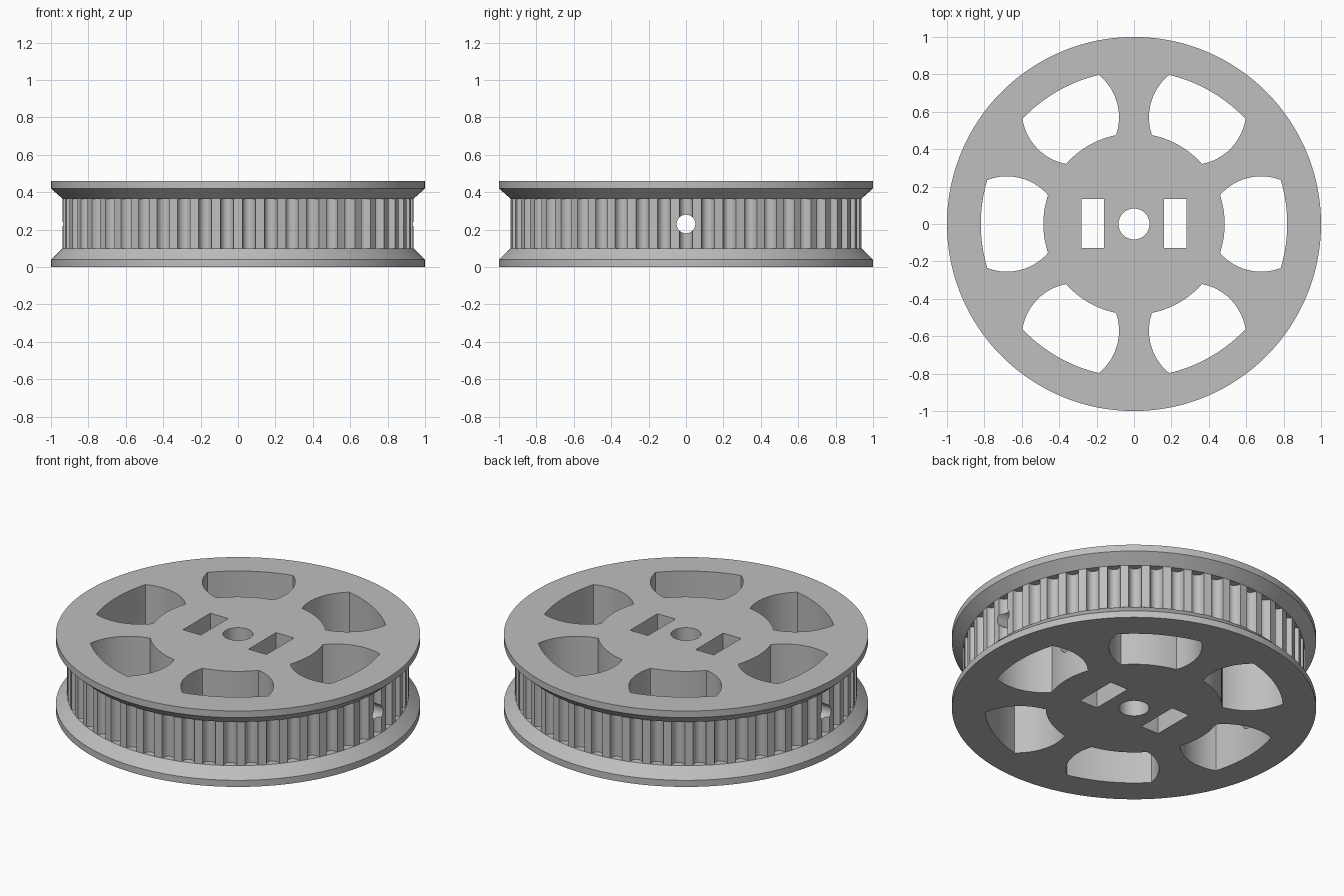
import bpy, bmesh
from math import cos, sin, pi, radians, atan2, hypot

if "Cube" in bpy.data.objects:
    bpy.data.objects.remove(bpy.data.objects["Cube"], do_unlink=True)

HEIGHT = 0.46
CORE_LOW, CORE_HIGH = 0.10, 0.365
CORE_R = 0.938
TEETH = 50

grey = bpy.data.materials.new("plain grey")
grey.use_nodes = True
grey.diffuse_color = (0.52, 0.52, 0.52, 1)
grey.node_tree.nodes["Principled BSDF"].inputs["Base Color"].default_value = grey.diffuse_color


def circle(r, n):
    return [(r * cos(2 * pi * i / n), r * sin(2 * pi * i / n)) for i in range(n)]


def turn(points, a):
    return [(x * cos(a) - y * sin(a), x * sin(a) + y * cos(a)) for x, y in points]


def loft(bm, sections):
    """Closed solid through (outline, z) sections with equal point counts."""
    rings = [[bm.verts.new((x, y, z)) for x, y in outline] for outline, z in sections]
    n = len(rings[0])
    for a, b in zip(rings, rings[1:]):
        for i in range(n):
            j = (i + 1) % n
            bm.faces.new((a[i], a[j], b[j], b[i]))
    bm.faces.new(rings[0][::-1])
    bm.faces.new(rings[-1])


def make(name, solids):
    bm = bmesh.new()
    for sections in solids:
        loft(bm, sections)
    bmesh.ops.recalc_face_normals(bm, faces=bm.faces[:])
    mesh = bpy.data.meshes.new(name)
    bm.to_mesh(mesh)
    bm.free()
    mesh.materials.append(grey)
    obj = bpy.data.objects.new(name, mesh)
    bpy.context.collection.objects.link(obj)
    return obj


def cut(obj, cutter):
    bpy.context.view_layer.objects.active = obj
    mod = obj.modifiers.new("cut", "BOOLEAN")
    mod.operation = "DIFFERENCE"
    mod.solver = "EXACT"
    mod.object = cutter
    bpy.ops.object.modifier_apply(modifier=mod.name)


# Flanges: a thin rim tapering inward to the toothed core
def flange(name, levels):
    return make(name, [[(circle(r, 150), z) for r, z in levels]])


lower = flange("lower_flange", [(1, 0), (1, 0.04), (CORE_R, CORE_LOW)])
upper = flange("upper_flange", [(CORE_R, CORE_HIGH), (1, 0.42), (1, HEIGHT)])

# Toothed core: rounded grooves separated by narrow lands
outline = []
pitch = 2 * pi / TEETH
for t in range(TEETH):
    groove = [(CORE_R - 0.042 * sin(pi * k / 8), -0.036 * cos(pi * k / 8)) for k in range(9)]
    land = [(CORE_R * cos(pitch / 2), CORE_R * sin(pitch / 2))]
    outline += turn(groove + land, t * pitch)
core = make("toothed_core", [[(outline, CORE_LOW), (outline, CORE_HIGH)]])

# Window outline: arched sides joined by arcs around the axle
arch = []
for k in range(15):
    a = radians(139 - 5 * k)
    arch.append((0.68 + 0.292 * cos(a), -0.037 + 0.292 * sin(a)))


def arc_between(p, q, n):
    r, a, b = hypot(*p), atan2(p[1], p[0]), atan2(q[1], q[0])
    return [(r * cos(a + (b - a) * i / n), r * sin(a + (b - a) * i / n)) for i in range(1, n)]


mirrored = [(x, -y) for x, y in reversed(arch)]
window = (arch + arc_between(arch[-1], mirrored[0], 10)
          + mirrored + arc_between(mirrored[-1], arch[0], 10))
slot = [(0.16, -0.127), (0.28, -0.127), (0.28, 0.135), (0.16, 0.135)]
slot_left = [(-x, y) for x, y in slot]

# Cutters for windows, nut slots, axle bore and the cross hole
shapes = [turn(window, k * pi / 3) for k in range(6)]
shapes += [slot, slot_left, circle(0.083, 48)]
openings = make("opening_cutter", [[(s, -0.1), (s, HEIGHT + 0.1)] for s in shapes])
cross = make("cross_hole_cutter", [[(circle(0.05, 32), -1.2), (circle(0.05, 32), 1.2)]])
cross.rotation_euler = (0, pi / 2, 0)
cross.location.z = HEIGHT / 2
bpy.context.view_layer.update()

for part in (lower, upper, core):
    cut(part, openings)
cut(core, cross)
for helper in (openings, cross):
    bpy.data.objects.remove(helper, do_unlink=True)

# Smooth curved walls, keep hard edges
for part in (lower, upper, core):
    bpy.ops.object.select_all(action="DESELECT")
    part.select_set(True)
    bpy.context.view_layer.objects.active = part
    bpy.ops.object.shade_smooth_by_angle(angle=radians(30))
